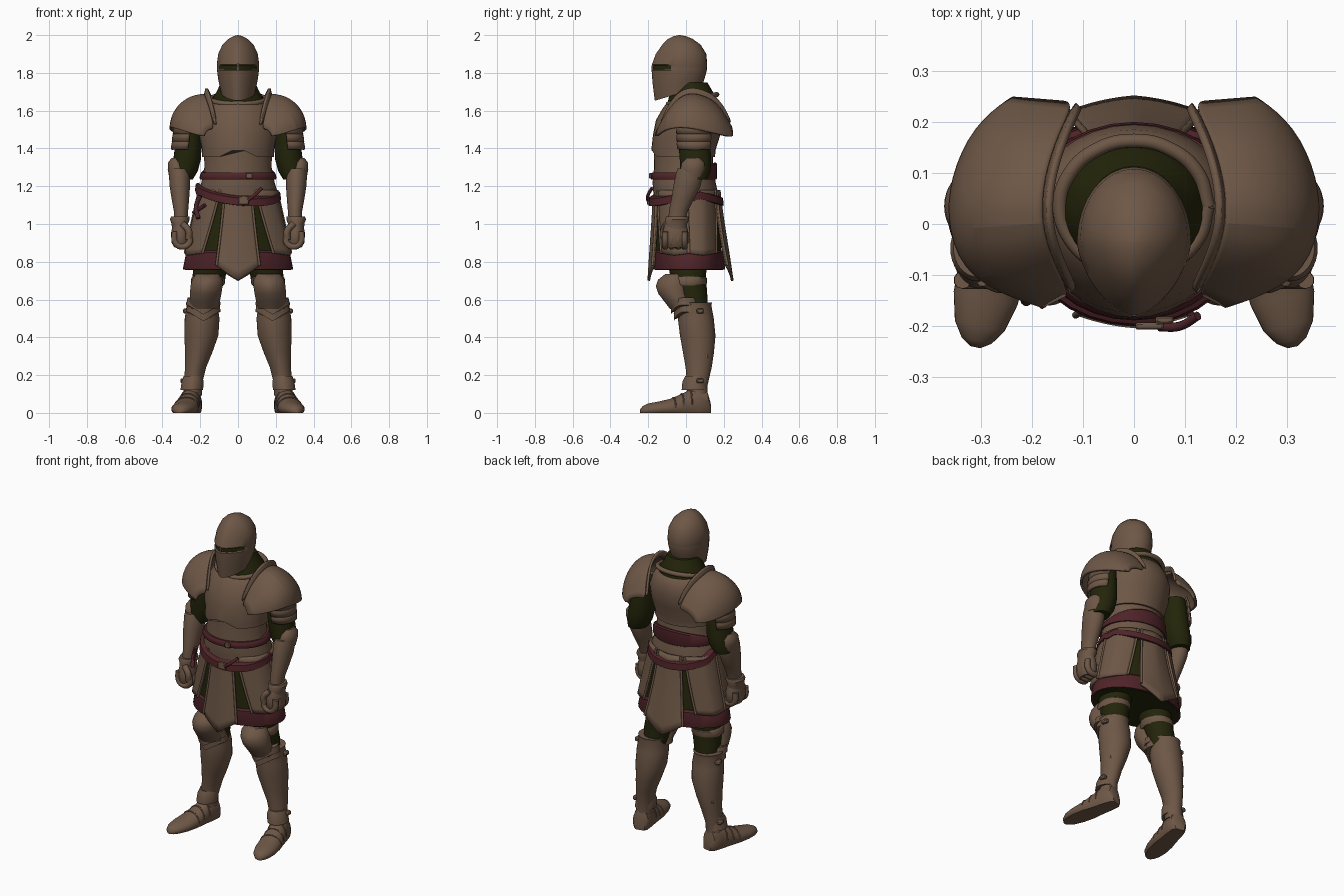
import bpy, bmesh
from math import sin, cos, radians, pi
from mathutils import Vector, Matrix

cube = bpy.data.objects.get("Cube")
if cube:
    bpy.data.objects.remove(cube, do_unlink=True)


def material(name, rgb):
    m = bpy.data.materials.new(name)
    m.use_nodes = True
    m.diffuse_color = (*rgb, 1)
    m.node_tree.nodes["Principled BSDF"].inputs["Base Color"].default_value = (*rgb, 1)
    return m


STEEL = material("warm_steel", (0.155, 0.096, 0.062))
MAIL = material("dark_green_mail", (0.017, 0.018, 0.003))
LEATHER = material("red_leather", (0.078, 0.017, 0.021))


def finish(name, bm, mat, mirror=False, thick=0, subdiv=0):
    """Turn a bmesh into a smooth shaded object, optionally mirrored."""
    bmesh.ops.recalc_face_normals(bm, faces=bm.faces)
    me = bpy.data.meshes.new(name)
    bm.to_mesh(me)
    bm.free()
    me.materials.append(mat)
    ob = bpy.data.objects.new(name, me)
    bpy.context.collection.objects.link(ob)
    bpy.ops.object.select_all(action='DESELECT')
    ob.select_set(True)
    bpy.context.view_layer.objects.active = ob
    bpy.ops.object.shade_smooth_by_angle(angle=radians(40))
    if subdiv:
        ob.modifiers.new("Smooth", 'SUBSURF').levels = subdiv
    if thick:
        ob.modifiers.new("Thickness", 'SOLIDIFY').thickness = thick
    if mirror:
        ob.modifiers.new("Mirror", 'MIRROR')
    return ob


def power(v, p):
    return abs(v) ** p * (1 if v > 0 else -1)


def loft(name, sections, mat, mirror=False, front=1.0, warp=None, sides=32):
    """Stack of oval rings (cx, cy, z, rx, ry); front above 1 pinches to a ridge."""
    bm = bmesh.new()
    rings = []
    for cx, cy, z, rx, ry in sections:
        ring = []
        for i in range(sides):
            a = 2 * pi * i / sides
            p = front if sin(a) < 0 else 1
            co = Vector((cx + rx * power(cos(a), p), cy + ry * power(sin(a), p), z))
            ring.append(bm.verts.new(warp(co) if warp else co))
        rings.append(ring)
    for lo, hi in zip(rings, rings[1:]):
        for i in range(sides):
            j = (i + 1) % sides
            bm.faces.new((lo[i], lo[j], hi[j], hi[i]))
    bm.faces.new(rings[0])
    bm.faces.new(rings[-1])
    return finish(name, bm, mat, mirror)


def grid(name, rows, mat, **kw):
    """Open sheet through rows of points."""
    bm = bmesh.new()
    vs = [[bm.verts.new(p) for p in row] for row in rows]
    for a, b in zip(vs, vs[1:]):
        for i in range(len(a) - 1):
            bm.faces.new((a[i], a[i + 1], b[i + 1], b[i]))
    return finish(name, bm, mat, **kw)


def tube(name, points, r, mat, mirror=False):
    """Round rod through points."""
    for s in ((1, -1) if mirror else (1,)):
        cu = bpy.data.curves.new(name, 'CURVE')
        cu.dimensions = '3D'
        cu.bevel_depth, cu.bevel_resolution, cu.use_fill_caps = r, 3, True
        sp = cu.splines.new('BEZIER')
        sp.bezier_points.add(len(points) - 1)
        for bp, (x, y, z) in zip(sp.bezier_points, points):
            bp.co = (s * x, y, z)
            bp.handle_left_type = bp.handle_right_type = 'AUTO'
        cu.materials.append(mat)
        ob = bpy.data.objects.new(name + ("_right" if s < 0 else ""), cu)
        bpy.context.collection.objects.link(ob)


def box(name, loc, size, mat, mirror=False):
    bm = bmesh.new()
    bmesh.ops.create_cube(bm, size=1, matrix=Matrix.Translation(loc) @ Matrix.Diagonal((*size, 1)))
    bmesh.ops.bevel(bm, geom=bm.edges[:], offset=min(size) * 0.25, affect='EDGES')
    return finish(name, bm, mat, mirror)


# Helmet: pinched ovals from (z, front, back, half width)
def helmet_warp(p):
    if p.z < 1.8:
        p.z += (p.y + 0.04) * 0.3 * (1.8 - p.z) / 0.11
    elif 1.814 < p.z < 1.844 and p.y < -0.08:
        p.x, p.y = p.x * 0.95, p.y * 0.95
    return p


profile = [(1.69, -.165, .085, .088), (1.76, -.177, .1, .104), (1.813, -.182, .11, .111),
           (1.817, -.182, .11, .111), (1.84, -.18, .112, .111), (1.845, -.18, .112, .112),
           (1.9, -.16, .108, .105), (1.95, -.125, .077, .082), (1.98, -.095, .035, .05),
           (1.994, -.065, 0, .025), (2.0, -.04, -.03, .004)]
helmet = loft("helmet", [(0, (f + b) / 2, z, w, (b - f) / 2) for z, f, b, w in profile],
              STEEL, front=1.25, warp=helmet_warp)
helmet.data.materials.append(MAIL)
for f in helmet.data.polygons:      # eye slit
    if 1.816 < f.center.z < 1.842 and f.center.y < -0.08:
        f.material_index = 1
tube("visor_bar", [(0, -.175, 1.85), (0, -.177, 1.81)], 0.006, STEEL)

# Neck and torso
loft("mail_collar", [(0, .03, 1.6, .15, .13), (0, .035, 1.665, .137, .128), (0, .03, 1.7, .113, .112),
                     (0, .025, 1.75, .09, .088)], MAIL)
loft("cuirass", [(0, -.014, 1.355, .19, .168), (0, -.014, 1.39, .19, .17), (0, .003, 1.47, .205, .178),
                 (0, .018, 1.55, .205, .177), (0, .03, 1.61, .18, .155), (0, .035, 1.65, .15, .13),
                 (0, .035, 1.66, .13, .11)], STEEL, front=1.08,
     warp=lambda p: p + Vector((0, 0, 0.05 * max(0, 1 - abs(p.x) / .1) if p.z < 1.37 and p.y < 0 else 0)))
loop = [(.145 * cos(radians(a)), .035 + .128 * sin(radians(a)), 1.66 + .025 * sin(radians(a)))
        for a in range(0, 361, 30)]
tube("gorget_rim", loop, 0.014, STEEL)
loft("fauld", [(0, 0, 1.13, .212, .17), (0, -.004, 1.18, .206, .17), (0, -.01, 1.22, .194, .167),
               (0, -.013, 1.3, .178, .156), (0, -.013, 1.4, .18, .155)], STEEL, front=1.05)

# Belts
loft("waist_belt", [(0, -.012, 1.235, .2, .172), (0, -.012, 1.245, .204, .177), (0, -.012, 1.262, .2, .175),
                    (0, -.012, 1.272, .192, .168)], LEATHER,
     warp=lambda p: p + Vector((0, 0, .35 * p.y if p.z > 1.25 and p.y > 0 else 0)))


def hip_warp(p):
    p.z += -.28 * max(0, p.y) - .05 * max(0, -p.y / .18) - .1 * p.x * (p.y < .05)
    return p


loft("hip_belt", [(0, 0, 1.15, .215, .186), (0, 0, 1.155, .228, .2), (0, 0, 1.192, .223, .196),
                  (0, 0, 1.198, .205, .18)], LEATHER, warp=hip_warp)
box("belt_buckle", (.03, -.2, 1.125), (.055, .014, .045), STEEL)
box("waist_buckle", (.06, -.188, 1.255), (.035, .014, .03), STEEL)
tube("belt_tongue", [(.05, -.202, 1.125), (.09, -.2, 1.155), (.125, -.18, 1.19)], .009, LEATHER)
tube("frog_strap", [(-.2, -.13, 1.15), (-.222, -.12, 1.09), (-.21, -.15, 1.03)], .012, LEATHER)
tube("frog_cross_strap", [(-.175, -.158, 1.1), (-.235, -.1, 1.06)], .011, LEATHER)


# Skirt: mail cone, leather hem and hanging plates that follow it
def skirt_ring(z, off=0.0):
    t = (1.2 - z) / .44
    return (0, .003 + .012 * t, z, .195 + .085 * t + off, .163 + .017 * t + off)


loft("mail_skirt", [skirt_ring(z) for z in (.757, .95, 1.1, 1.15)], MAIL)
loft("skirt_hem", [skirt_ring(.76, .01), skirt_ring(.765, .012), skirt_ring(.85, .012),
                   skirt_ring(.86, .002)], LEATHER)


def plate(name, top, bottom, z0, z1, point=0.0, flare=0.0, mirror=False):
    rows, n = [], 12
    for r in range(n + 1):
        v = r / n
        row = []
        for i in range(n + 1):
            u = i / n
            a = radians((top[0] * (1 - v) + bottom[0] * v) * (1 - u) + (top[1] * (1 - v) + bottom[1] * v) * u)
            z = z0 + (z1 - z0) * v
            _, cy, _, rx, ry = skirt_ring(z, .007 + .01 * v + flare * v * v)
            ridge = 1 + .05 * (1 - abs(2 * u - 1))
            row.append((rx * cos(a) * ridge, cy + ry * sin(a) * ridge, z - point * v ** 4 * (1 - abs(2 * u - 1))))
        rows.append(row)
    grid(name, rows, STEEL, mirror=mirror, thick=.014)
    # raised border along both sides of the plate
    for k in (0, n):
        tube(name + "_border", [row[k] for row in rows], .007, STEEL, mirror)


plate("front_flap", (250, 290), (248, 292), 1.15, .78, .08, .012)
plate("back_flap", (68, 112), (66, 114), 1.18, .78, .08, .03)
plate("front_tasset", (297, 360), (312, 361), 1.18, .845, .01, mirror=True)
plate("back_tasset", (1, 62), (0, 50), 1.18, .845, .01, mirror=True)

# Shoulders: domed sheet from the neck rim out to the lower edge
rim = [(.108, .24, 1.55), (.14, .18, 1.665), (.17, .09, 1.715), (.176, 0, 1.728), (.148, -.08, 1.665), (.118, -.138, 1.54)]
base = [(x + .008, y, z - .03) for x, y, z in rim]
edge = [(.24, .25, 1.46), (.315, .195, 1.47), (.362, .09, 1.495), (.368, -.01, 1.515), (.325, -.115, 1.505), (.18, -.165, 1.46)]
dome = []
for i in range(8):
    s, c = sin(pi / 14 * i), cos(pi / 14 * i)
    dome.append([(a[0] + (b[0] - a[0]) * s, a[1] + (b[1] - a[1]) * s, b[2] + (a[2] - b[2]) * c)
                 for a, b in zip(base, edge)])
grid("pauldron", dome, STEEL, mirror=True, thick=.014, subdiv=2)
grid("pauldron_rim", [rim, base], STEEL, mirror=True, thick=.014, subdiv=2)


# Overlapping arm plates, open towards the body and the back
def arm_arc(cx, z, rx, ry):
    return [(cx + rx * cos(radians(a)), .045 + ry * sin(radians(a)), z) for a in range(-100, 71, 10)]


for k in range(3):
    z, cx = 1.52 - .042 * k, .262 + .005 * k
    grid("arm_lame", [arm_arc(cx - .002, z + .025, .07, .085), arm_arc(cx + .002, z - .01, .078, .095),
                      arm_arc(cx + .004, z - .042, .08, .098 - .004 * k)], STEEL, mirror=True, thick=.01)

# Arms and hands
loft("mail_sleeve", [(.296, .045, 1.235, .056, .068), (.283, .05, 1.28, .07, .08), (.27, .05, 1.34, .073, .083),
                     (.262, .045, 1.42, .07, .084), (.255, .045, 1.53, .062, .075)], MAIL, True)
loft("elbow_cup", [(.315, .03, 1.25, .05, .06), (.322, .035, 1.29, .05, .066), (.328, .038, 1.325, .042, .06),
                   (.33, .04, 1.35, .022, .035)], STEEL, True)
loft("vambrace", [(.303, -.047, 1.03, .036, .046), (.302, -.04, 1.07, .038, .05), (.305, -.018, 1.13, .046, .06),
                  (.308, .005, 1.2, .054, .072), (.31, .018, 1.265, .056, .072), (.312, .022, 1.295, .05, .066)], STEEL, True)
loft("gauntlet_cuff", [(.305, -.055, .96, .045, .06), (.308, -.052, 1.0, .043, .058),
                       (.308, -.048, 1.025, .052, .064), (.306, -.046, 1.04, .048, .058)], STEEL, True)
loft("fist", [(.302, -.056, .875, .034, .05), (.303, -.056, .9, .048, .068), (.305, -.056, .95, .05, .07),
              (.305, -.055, 1.0, .04, .057)], STEEL, True)
for k in range(4):
    y = -.11 + .034 * k
    tube("finger", [(.336, y, .96), (.33, y, .9), (.295, y, .88), (.258, y, .9), (.258, y, .945)], .017, STEEL, True)
tube("thumb", [(.295, -.105, 1.0), (.262, -.118, .965), (.26, -.114, .92)], .018, STEEL, True)

# Legs
loft("mail_legging", [(.175, .045, .52, .07, .07), (.172, .035, .62, .077, .078), (.152, .01, .73, .088, .095),
                      (.13, .01, .86, .1, .115)], MAIL, True)
loft("thigh_band", [(.162, .012, .675, .085, .092), (.16, .01, .685, .09, .1), (.157, .01, .715, .09, .1),
                    (.157, .01, .725, .08, .09)], STEEL, True)
loft("knee_cop", [(.178, -.02, .55, .07, .065), (.176, -.04, .59, .08, .075), (.171, -.062, .63, .083, .084),
                  (.167, -.07, .67, .085, .09), (.163, -.066, .705, .08, .082), (.162, -.055, .735, .062, .055)],
     STEEL, True, front=1.15)
for k in range(2):
    loft("knee_lame", [(.184, .015 - .015 * k, .535 + .035 * k, .092, .078), (.182, .01 - .015 * k, .575 + .035 * k, .085, .075)],
         STEEL, True, front=1.1,
         warp=lambda p: p + Vector((0, 0, -.05 * max(0, 1 - abs(p.x - .183) / .08) * (p.y < 0))))
loft("greave", [(.242, .06, .09, .05, .055), (.238, .06, .15, .047, .055), (.225, .067, .24, .056, .069),
                (.208, .066, .32, .072, .082), (.194, .062, .41, .09, .094), (.19, .052, .5, .092, .095),
                (.19, .048, .57, .082, .086), (.19, .048, .585, .086, .09)], STEEL, True, front=1.08)
for loc in ((.277, .075, .54), (.255, .1, .3), (.29, .075, .17)):
    box("leg_buckle", loc, (.03, .04, .026), STEEL, True)

# Shoes: lofted along the foot, then turned outwards
turn = Matrix.Translation((.247, .06, 0)) @ Matrix.Rotation(radians(12), 4, 'Z')
steps = [(.068, .03, .06), (.05, .048, .12), (0, .055, .145), (-.07, .059, .108), (-.14, .067, .076),
         (-.21, .064, .06), (-.265, .05, .05), (-.295, .03, .036), (-.308, .01, .02)]
loft("shoe", [(0, h * .35, y, w, h * .65) for y, w, h in steps], STEEL, True,
     warp=lambda p: turn @ Vector((p.x, p.z, max(0, p.y))))
for y, w, h in ((-.04, .057, .124), (-.085, .06, .101), (-.13, .065, .081)):
    tube("shoe_lame", [turn @ Vector((w * cos(radians(a)), y, h * .35 + h * .65 * sin(radians(a))))
                       for a in range(0, 181, 30)], .004, STEEL, True)
loft("ankle_guard", [(.245, .045, .12, .06, .068), (.24, .045, .165, .058, .064), (.238, .052, .195, .05, .056)],
     STEEL, True, front=1.1)

# Turn the rods into meshes
bpy.ops.object.select_all(action='DESELECT')
for ob in list(bpy.context.scene.objects):
    if ob.type == 'CURVE':
        ob.select_set(True)
        bpy.context.view_layer.objects.active = ob
bpy.ops.object.convert(target='MESH')
